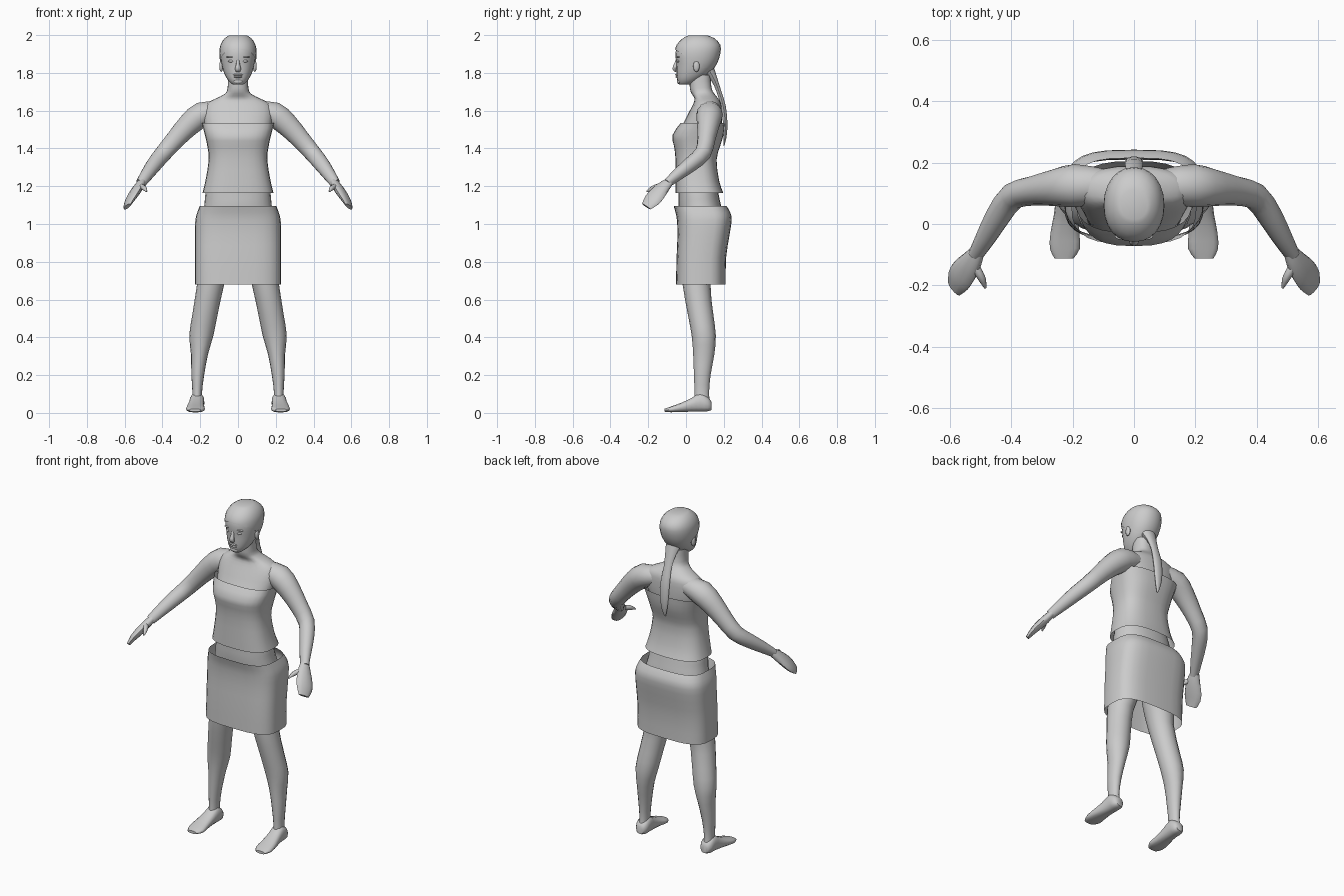
import bpy, bmesh, math
from mathutils import Vector

skin = bpy.data.materials.new("plain_grey")
skin.diffuse_color = (0.6, 0.6, 0.6, 1)


def finish(name, bm, mirror=False, angle=50):
    bmesh.ops.recalc_face_normals(bm, faces=bm.faces)
    me = bpy.data.meshes.new(name)
    bm.to_mesh(me)
    bm.free()
    me.materials.append(skin)
    ob = bpy.data.objects.new(name, me)
    bpy.context.collection.objects.link(ob)
    if mirror:
        ob.modifiers.new("mirror", "MIRROR").use_mirror_merge = False
    bpy.ops.object.select_all(action='DESELECT')
    ob.select_set(True)
    bpy.context.view_layer.objects.active = ob
    bpy.ops.object.shade_smooth_by_angle(angle=math.radians(angle))
    return ob


def smooth_rows(rows, steps):
    """Catmull-Rom interpolation of section rows."""
    out = []
    for i in range(len(rows) - 1):
        a, b = rows[max(i - 1, 0)], rows[i]
        c, d = rows[i + 1], rows[min(i + 2, len(rows) - 1)]
        for s in range(steps):
            t = s / steps
            out.append([0.5 * (2 * q + (r - p) * t + (2 * p - 5 * q + 4 * r - w) * t * t
                               + (3 * q - p - 3 * r + w) * t ** 3)
                        for p, q, r, w in zip(a, b, c, d)])
    return out + [list(rows[-1])]


def loop_pt(k, n, p):
    a = 2 * math.pi * k / n
    c, s = math.cos(a), math.sin(a)
    return (math.copysign(abs(c) ** (2 / p), c), math.copysign(abs(s) ** (2 / p), s))


def skin_rings(rings, cap=True):
    bm = bmesh.new()
    vs = [[bm.verts.new(p) for p in r] for r in rings]
    n = len(vs[0])
    for a, b in zip(vs, vs[1:]):
        for k in range(n):
            bm.faces.new((a[k], a[(k + 1) % n], b[(k + 1) % n], b[k]))
    if cap:
        bm.faces.new(vs[0])
        bm.faces.new(vs[-1])
    return bm


def stack(rows, n=20, p=2.0, steps=2, cap=True, axis='z'):
    """Sections (level, centre x, half width, low, high) stacked up z or along y."""
    rings = []
    for l, cx, rx, lo, hi in smooth_rows(rows, steps):
        ring = []
        for k in range(n):
            u, v = loop_pt(k, n, p)
            x, w = cx + rx * u, (lo + hi) / 2 + (hi - lo) / 2 * v
            ring.append((x, w, l) if axis == 'z' else (x, l, w))
        rings.append(ring)
    return skin_rings(rings, cap)


def tube(rows, side, n=12, steps=2):
    """Sections (x, y, z, radius along side, radius across) following a path."""
    rows = smooth_rows(rows, steps)
    pts = [Vector(r[:3]) for r in rows]
    rings = []
    for i, r in enumerate(rows):
        t = (pts[min(i + 1, len(pts) - 1)] - pts[max(i - 1, 0)]).normalized()
        s = Vector(side)
        s = (s - t * s.dot(t)).normalized()
        w = t.cross(s)
        rings.append([pts[i] + s * r[3] * u + w * r[4] * v
                      for u, v in (loop_pt(k, n, 2) for k in range(n))])
    return skin_rings(rings)


# Torso and neck
finish("torso", stack([
    (.84, 0, .14, 0, .16), (.92, 0, .19, -.02, .19), (1.02, 0, .195, -.03, .20),
    (1.10, 0, .178, -.04, .185), (1.17, 0, .172, -.04, .17), (1.30, 0, .148, -.045, .15),
    (1.45, 0, .160, -.055, .18), (1.53, 0, .180, -.015, .19), (1.60, 0, .185, .02, .19),
    (1.64, 0, .165, .04, .185), (1.665, 0, .115, .045, .17), (1.69, 0, .068, .03, .15),
    (1.72, 0, .055, .02, .135), (1.79, 0, .052, .02, .13)], n=24, p=2.3))

# Strapless top: open shell
finish("top", stack([
    (1.165, 0, .188, -.055, .197), (1.23, 0, .172, -.055, .175), (1.34, 0, .155, -.055, .162),
    (1.41, 0, .162, -.063, .18), (1.47, 0, .175, -.072, .198), (1.535, 0, .192, -.028, .205)],
    n=28, p=2.7, cap=False))

# Skirt: open shell
finish("skirt", stack([
    (.68, 0, .228, -.053, .21), (.82, 0, .228, -.05, .212), (.94, 0, .228, -.045, .23),
    (1.02, 0, .226, -.048, .242), (1.06, 0, .216, -.055, .235), (1.095, 0, .203, -.065, .215)],
    n=28, p=3.2, cap=False))

# Legs and feet
finish("leg", stack([
    (.035, .217, .032, .04, .13), (.10, .216, .025, .045, .122), (.20, .213, .034, .042, .13),
    (.31, .204, .045, .038, .15), (.41, .194, .064, .03, .158), (.52, .175, .067, .01, .145),
    (.68, .145, .072, -.018, .13), (.82, .115, .085, -.025, .16), (.95, .10, .08, -.02, .17)],
    n=16), mirror=True)
finish("foot", stack([
    (.135, .215, .022, .015, .06), (.115, .216, .037, .008, .085), (.075, .217, .039, .006, .105),
    (.03, .22, .041, .006, .08), (-.03, .225, .047, .004, .052), (-.08, .225, .049, .003, .034),
    (-.113, .228, .030, .006, .022)], n=14, p=2.5, axis='y'), mirror=True)

# Arms, hands and thumbs
finish("arm", tube([
    (.10, .125, 1.60, .055, .05), (.19, .125, 1.58, .070, .068), (.26, .118, 1.525, .060, .062),
    (.33, .108, 1.45, .048, .052), (.395, .09, 1.375, .044, .046), (.44, .03, 1.32, .040, .042),
    (.48, -.04, 1.265, .032, .035), (.515, -.10, 1.215, .022, .027)], (0, 1, 0), n=14),
    mirror=True)
finish("hand", tube([
    (.51, -.09, 1.222, .026, .020), (.53, -.125, 1.19, .040, .024),
    (.557, -.16, 1.15, .050, .022), (.575, -.185, 1.12, .047, .017),
    (.586, -.21, 1.092, .032, .010)], (.45, .80, -.25), n=12), mirror=True)
finish("thumb", tube([
    (.525, -.125, 1.20, .015, .015), (.505, -.16, 1.195, .015, .014),
    (.492, -.185, 1.185, .011, .011), (.484, -.208, 1.172, .004, .004)], (0, 0, 1), n=8),
    mirror=True)

# Head
head = [(1.738, 0, .028, -.036, .03), (1.76, 0, .052, -.046, .07), (1.80, 0, .074, -.050, .125),
        (1.85, 0, .088, -.051, .160), (1.90, 0, .094, -.056, .176), (1.945, 0, .088, -.045, .176),
        (1.98, 0, .066, -.012, .145), (1.996, 0, .040, .02, .105)]
finish("head", stack(head, n=24, p=2.15))

# Hair cap: slightly larger head cut off along a sloping hairline
bm = stack([(l + .003, c, r + .005, lo - .005, hi + .006) for l, c, r, lo, hi in head], n=24, p=2.15)
bmesh.ops.bisect_plane(bm, geom=bm.verts[:] + bm.edges[:] + bm.faces[:],
                       plane_co=(0, -.06, 1.925), plane_no=(0, .65, 1), clear_inner=True)
finish("hair_cap", bm)

# Ponytail
finish("ponytail", tube([
    (0, .125, 1.81, .045, .030), (0, .15, 1.765, .034, .018), (0, .175, 1.70, .026, .013),
    (0, .198, 1.62, .030, .014), (0, .208, 1.53, .028, .012), (0, .206, 1.46, .018, .009),
    (0, .20, 1.415, .004, .003)], (1, 0, 0), n=10))

# Nose, lips, eyes, brows and ears
finish("nose", tube([
    (0, -.045, 1.872, .008, .008), (0, -.053, 1.845, .010, .010),
    (0, -.059, 1.822, .016, .013), (0, -.050, 1.808, .012, .006)], (1, 0, 0), n=8))


def blob(name, loc, size, mirror=True):
    bm = bmesh.new()
    bmesh.ops.create_uvsphere(bm, u_segments=12, v_segments=8, radius=1)
    for v in bm.verts:
        v.co = Vector(loc) + Vector(a * b for a, b in zip(v.co, size))
    finish(name, bm, mirror)


blob("upper_lip", (0, -.047, 1.790), (.026, .010, .005), False)
blob("lower_lip", (0, -.045, 1.779), (.022, .011, .006), False)
blob("chin", (0, -.036, 1.755), (.026, .012, .014), False)
blob("eye", (.036, -.040, 1.862), (.016, .010, .007))
blob("brow", (.038, -.041, 1.884), (.024, .011, .004))
blob("ear", (.089, .055, 1.835), (.010, .017, .030))
